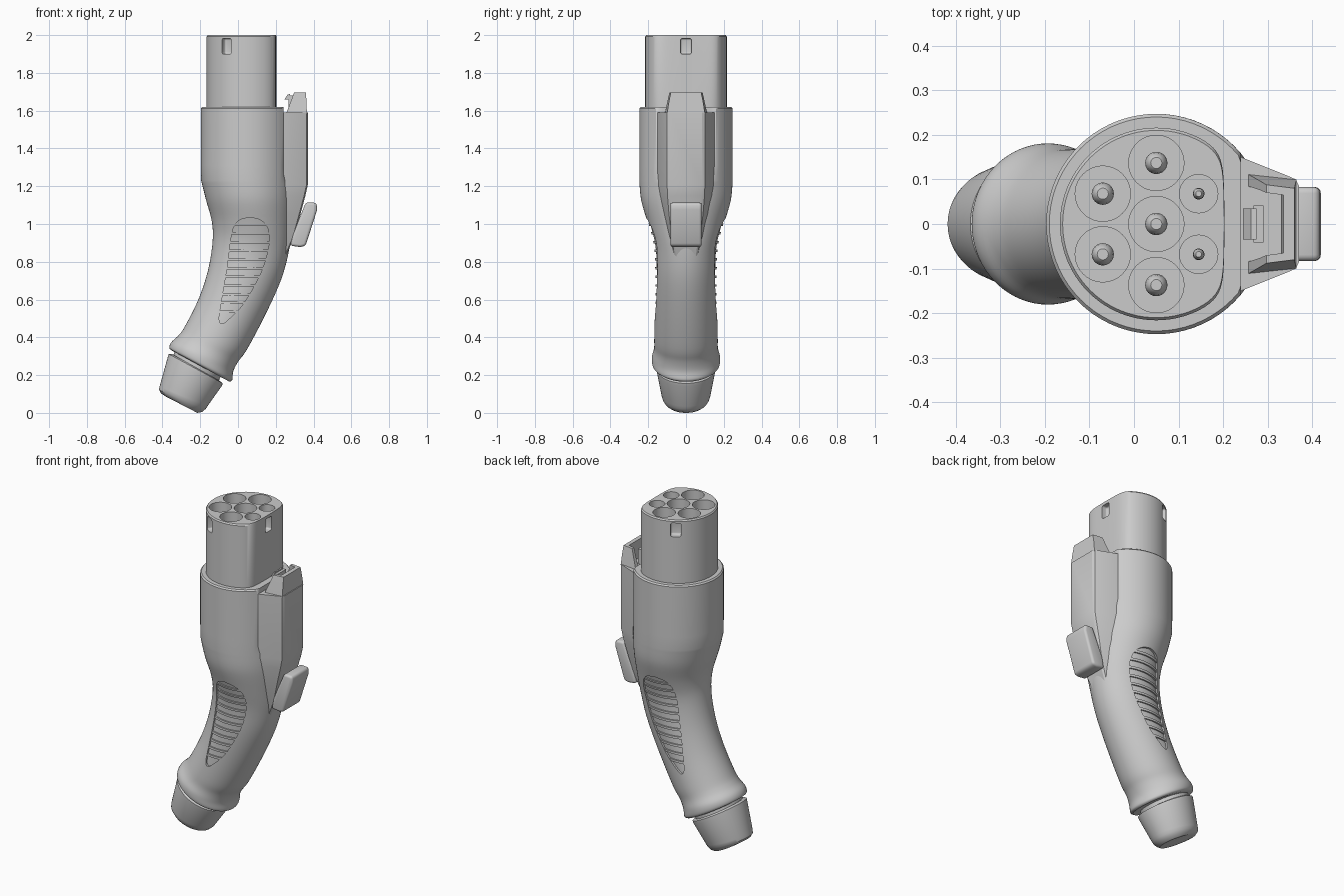
import bpy, bmesh
from math import sin, cos, pi, radians
from mathutils import Vector, Matrix

if "Cube" in bpy.data.objects:
    bpy.data.objects.remove(bpy.data.objects["Cube"])

grey = bpy.data.materials.new("plain grey")
grey.use_nodes = True
grey.diffuse_color = (0.6, 0.6, 0.6, 1)
grey.node_tree.nodes["Principled BSDF"].inputs["Base Color"].default_value = grey.diffuse_color


def solid(name, *stacks, bevel=0, angle=32):
    """Skin one or more stacks of equal-length rings into capped solids."""
    bm = bmesh.new()
    for rings in stacks:
        rows = [[bm.verts.new(p) for p in ring] for ring in rings]
        n = len(rows[0])
        for a, b in zip(rows, rows[1:]):
            for i in range(n):
                j = (i + 1) % n
                bm.faces.new((a[i], a[j], b[j], b[i]))
        bm.faces.new(rows[0][::-1])
        bm.faces.new(rows[-1])
    bmesh.ops.recalc_face_normals(bm, faces=bm.faces)
    mesh = bpy.data.meshes.new(name)
    bm.to_mesh(mesh)
    bm.free()
    mesh.materials.append(grey)
    ob = bpy.data.objects.new(name, mesh)
    bpy.context.collection.objects.link(ob)
    if bevel:
        mod = ob.modifiers.new("Rounded edges", "BEVEL")
        mod.width, mod.segments = bevel, 4
        apply(ob, mod)
    smooth(ob, angle)
    return ob


def activate(ob):
    bpy.ops.object.select_all(action="DESELECT")
    ob.select_set(True)
    bpy.context.view_layer.objects.active = ob


def apply(ob, mod):
    activate(ob)
    bpy.ops.object.modifier_apply(modifier=mod.name)


def smooth(ob, angle=32):
    activate(ob)
    bpy.ops.object.shade_smooth_by_angle(angle=radians(angle))


def boolean(ob, cutter, operation="DIFFERENCE"):
    cutter.hide_render = True
    mod = ob.modifiers.new("Cut", "BOOLEAN")
    mod.object, mod.operation, mod.solver = cutter, operation, "EXACT"
    apply(ob, mod)
    bpy.data.objects.remove(cutter)
    smooth(ob)


def circle(x, y, z, r, n=40):
    return [(x + r * cos(2 * pi * i / n), y + r * sin(2 * pi * i / n), z) for i in range(n)]


def box(x0, x1, y0, y1, z0, z1):
    return [[(x0, y0, z), (x1, y0, z), (x1, y1, z), (x0, y1, z)] for z in (z0, z1)]


def prism(profile, y0, y1):
    return [[(x, y, z) for x, z in profile] for y in (y0, y1)]


def oval(section, inset=0, n=72):
    """Ellipse spanning a left and right side point, with half width w."""
    lx, lz, rx, rz, w = section
    left, right = Vector((lx, 0, lz)), Vector((rx, 0, rz))
    mid, half = (left + right) / 2, (right - left) / 2
    half *= 1 - inset / half.length
    ring = []
    for i in range(n):
        t = 2 * pi * i / n
        p = mid + half * cos(t)
        p.y = (w - inset) * sin(t)
        if lz > 1.3:
            p.x = min(p.x, 0.24)
        ring.append(p)
    return ring


def spline(points, steps=5):
    """Catmull-Rom interpolation through the control points."""
    pts = [Vector(p) for p in points]
    ext = [pts[0]] + pts + [pts[-1]]
    out = []
    for a, b, c, d in zip(ext, ext[1:], ext[2:], ext[3:]):
        for k in range(steps):
            t = k / steps
            out.append(0.5 * (2 * b + (c - a) * t + (2 * a - 5 * b + 4 * c - d) * t ** 2
                              + (3 * b - a - 3 * c + d) * t ** 3))
    return out + [pts[-1]]


# Curved handle and head: left x, left z, right x, right z, half width
grip = [(-.35, .33, -.045, .165, .163), (-.364, .345, -.03, .175, .178),
        (-.352, .375, -.025, .22, .18), (-.315, .41, 0, .27, .169),
        (-.28, .46, .05, .34, .168), (-.21, .6, .15, .53, .165),
        (-.16, .75, .23, .71, .166), (-.135, .9, .27, .86, .173),
        (-.138, 1.01, .285, .98, .2), (-.17, 1.13, .295, 1.12, .237), (-.195, 1.23, .297, 1.23, .247)]
head = [(-.197, z, .297, z, .247) for z in (1.31, 1.612)] + [(-.19, 1.62, .29, 1.62, .24)]
path = [Vector(s) for s in spline(grip)] + head
handle = solid("handle", [oval(s) for s in path])

# Teardrop grip recess on both sides, with a floor and ribs that follow the handle
teardrop = [(x, z) for x, z in spline(
    [(.06, 1.035), (.12, 1.02), (.16, .97), (.162, .88), (.12, .74), (.03, .58), (-.045, .5),
     (-.085, .472), (-.1, .5), (-.085, .6), (-.055, .78), (-.032, .95), (0, 1.015), (.06, 1.035)], 4)][:-1]
boolean(handle, solid("grip_cutter", prism(teardrop, .1, .4), prism(teardrop, -.4, -.1)))
inner = path[15:52]
solid("grip_floor", [oval(s, .012) for s in inner])
ribs = solid("grip_ribs", [oval(s, .004) for s in inner])
slabs = [box(-.5, .5, -.4, .4, .53 + .046 * k, .543 + .046 * k) for k in range(11)]
boolean(ribs, solid("rib_cutter", *slabs), "INTERSECT")

# Tail cap and the thin neck above it
solid("tail_neck", [oval(s) for s in [(-.325, .36, -.08, .22, .14), (-.35, .28, -.11, .15, .14)]])
solid("tail_cap", [oval(s) for s in [
    (-.35, .312, -.095, .168, .145), (-.367, .312, -.08, .156, .155), (-.372, .295, -.086, .142, .154),
    (-.415, .14, -.162, .035, .128), (-.418, .122, -.172, .02, .122),
    (-.408, .104, -.19, .005, .11), (-.385, .088, -.215, 0, .095)]])

# Latch housing on the side of the head, tapering into the handle
housing = []
for z, out, wide in [(1.59, .37, 1), (1.21, .37, 1), (1.15, .357, .98), (1.05, .33, .9),
                     (.93, .297, .75), (.82, .25, .6)]:
    half = [(.12, .165), (out - .13, .15), (out - .025, .108), (out - .007, .1), (out, .085)]
    housing.append([(x, -y * wide, z) for x, y in half] + [(x, y * wide, z) for x, y in half[::-1]])
solid("latch_housing", housing, angle=25)

# U-shaped latch guard
guard = []
for z, half in [(1.585, [(.33, .075), (.255, .085), (.255, .112), (.365, .1)]),
                (1.65, [(.33, .07), (.28, .077), (.28, .098), (.362, .09)]),
                (1.697, [(.335, .065), (.297, .07), (.297, .088), (.36, .08)])]:
    guard.append([(x, -y, z) for x, y in half] + [(x, y, z) for x, y in half[::-1]])
solid("latch_guard", guard)

# Latch hook
solid("latch_hook", box(.268, .29, -.042, .042, 1.58, 1.68),
      prism([(.245, 1.658), (.275, 1.658), (.275, 1.688), (.262, 1.685)], -.035, .035))

# Release button
solid("release_button", prism([(.36, 1.115), (.416, 1.112), (.419, 1.075), (.358, .885), (.33, .878),
                               (.278, .885), (.29, .95)], -.083, .083), bevel=.014)

# Plug with one flattened side
def plug_ring(z, r):
    ring = []
    for x, y, _ in circle(0, 0, z, r, 96):
        if x > 0:
            x /= (1 + (x / .154) ** 8) ** .125
        ring.append((.05 + x, y, z))
    return ring

plug = solid("plug", [plug_ring(z, r) for z, r in [(1.6, .216), (1.992, .216), (2, .21)]])

# Contact sockets: x, y, socket radius, pin radius
contacts = [(.05, 0, .062, .025), (.05, .137, .062, .025), (.05, -.137, .062, .025),
            (-.07, .068, .062, .025), (-.07, -.068, .062, .025),
            (.145, .068, .043, .013), (.145, -.068, .043, .013)]
boolean(plug, solid("socket_cutter", *[[circle(x, y, 1.66, r), circle(x, y, 2.1, r)]
                                       for x, y, r, p in contacts]))

# Three small windows around the plug
for deg, reach in ((0, .153), (121, .215), (-121, .215)):
    cutter = solid("window_cutter", box(reach - .035, reach + .05, -.029, .029, 1.9, 1.982), bevel=.01)
    cutter.data.transform(Matrix.Translation((.05, 0, 0)) @ Matrix.Rotation(radians(deg), 4, "Z"))
    boolean(plug, cutter)

# Contact pins with tapered tips
for x, y, r, p in contacts:
    solid("contact_pin", [circle(x, y, z, p * k, 24) for z, k in
                          [(1.65, 1), (1.86, 1), (1.875, .9), (1.89, .6), (1.892, .5)]])
